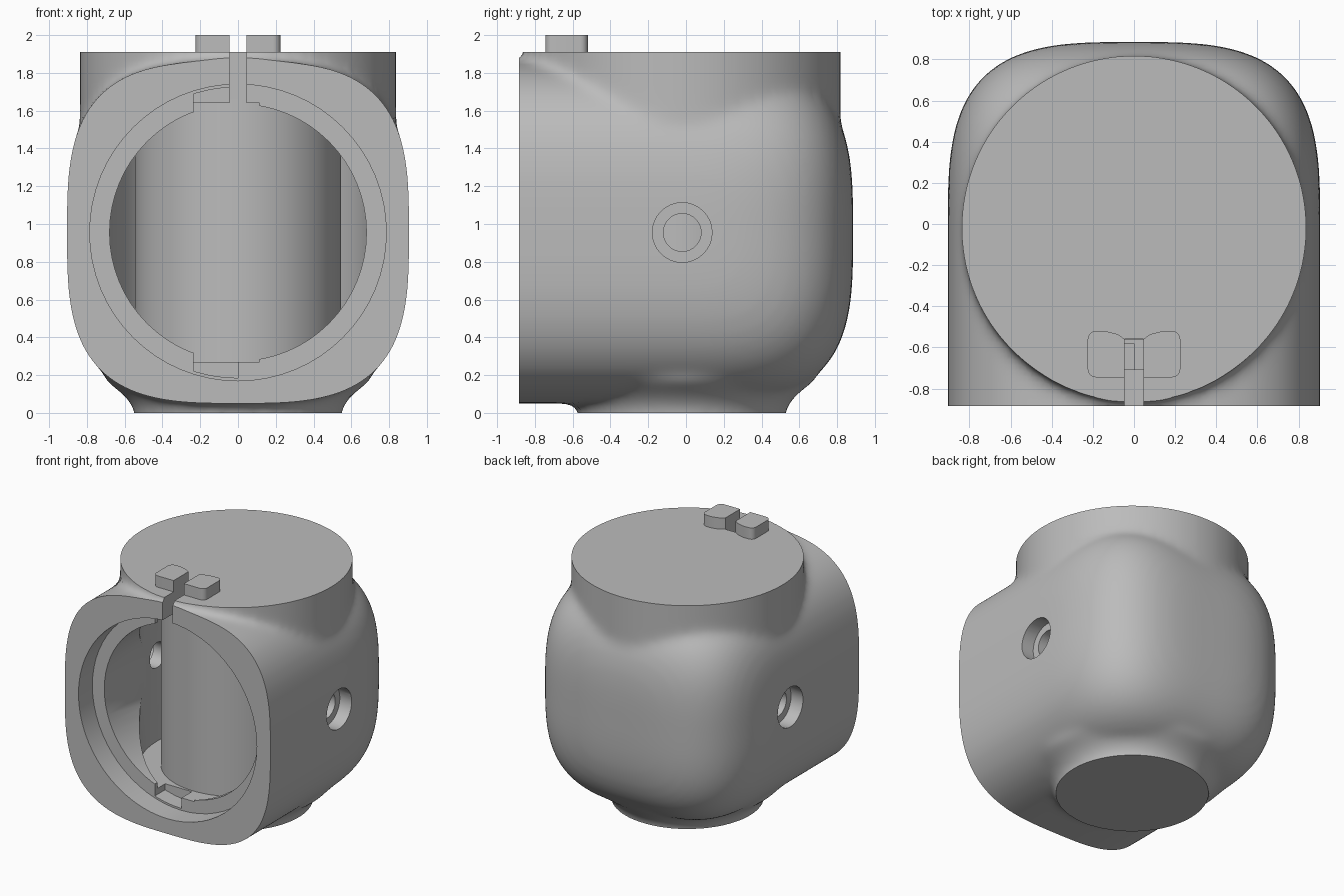
import bpy, bmesh, math
from mathutils import Matrix, Vector

AXIS_Y = -0.02   # vertical axis of the cap, core and foot
MID_Z = 0.955    # height of the opening and side holes
HALF = 0.905     # half width of the shell

if "Cube" in bpy.data.objects:
    bpy.data.objects.remove(bpy.data.objects["Cube"])

grey = bpy.data.materials.new("plain_grey")
grey.use_nodes = True
grey.diffuse_color = (0.5, 0.5, 0.5, 1)
grey.node_tree.nodes["Principled BSDF"].inputs["Base Color"].default_value = (0.5, 0.5, 0.5, 1)


def to_object(name, bm):
    bmesh.ops.recalc_face_normals(bm, faces=bm.faces)
    mesh = bpy.data.meshes.new(name)
    bm.to_mesh(mesh)
    bm.free()
    mesh.materials.append(grey)
    obj = bpy.data.objects.new(name, mesh)
    bpy.context.collection.objects.link(obj)
    return obj


def loft(name, rings):
    """Skin closed rings of equal length and cap both ends."""
    bm = bmesh.new()
    loops = [[bm.verts.new(p) for p in ring] for ring in rings]
    n = len(loops[0])
    for a, b in zip(loops, loops[1:]):
        for i in range(n):
            bm.faces.new((a[i], a[(i + 1) % n], b[(i + 1) % n], b[i]))
    bm.faces.new(loops[0])
    bm.faces.new(loops[-1])
    return to_object(name, bm)


def rod(name, radius, start, end, sides=64):
    """Cylinder between two points."""
    a, b = Vector(start), Vector(end)
    turn = (b - a).to_track_quat('Z', 'Y').to_matrix().to_4x4()
    bm = bmesh.new()
    bmesh.ops.create_cone(bm, cap_ends=True, segments=sides, radius1=radius, radius2=radius,
                          depth=(b - a).length, matrix=Matrix.Translation((a + b) / 2) @ turn)
    return to_object(name, bm)


def box(name, low, high):
    a, b = Vector(low), Vector(high)
    bm = bmesh.new()
    bmesh.ops.create_cube(bm, size=1, matrix=Matrix.Translation((a + b) / 2) @ Matrix.Diagonal((*(b - a), 1)))
    return to_object(name, bm)


def apply_modifier(obj, kind, **settings):
    mod = obj.modifiers.new(kind.lower(), kind)
    for key, value in settings.items():
        setattr(mod, key, value)
    bpy.ops.object.select_all(action='DESELECT')
    bpy.context.view_layer.objects.active = obj
    obj.select_set(True)
    bpy.ops.object.modifier_apply(modifier=mod.name)


def combine(obj, other, operation):
    apply_modifier(obj, 'BOOLEAN', object=other, operation=operation, solver='EXACT')
    bpy.data.objects.remove(other)


def squircle(y, scale, n=96, power=3.2):
    ring = []
    for i in range(n):
        a = math.tau * i / n
        c, s = math.cos(a), math.sin(a)
        r = HALF * scale / (abs(c) ** power + abs(s) ** power) ** (1 / power)
        ring.append((r * c, y, MID_Z + r * s))
    return ring


def circle(r, z, n=96):
    return [(r * math.cos(math.tau * i / n), AXIS_Y + r * math.sin(math.tau * i / n), z) for i in range(n)]


# Shell: straight squircle tube closing into a rounded back
rings = [squircle(-1.1, 1), squircle(AXIS_Y, 1)]
for i in range(1, 25):
    t = math.sin(math.pi / 2 * i / 24.5)
    rings.append(squircle(AXIS_Y + t * 0.905, (1 - t ** 3.3) ** (1 / 3.3)))
shell = loft("shell", rings)

# Round cap on top and flared foot underneath
combine(shell, loft("cap", [circle(0.838, z) for z in (1.0, 2.1)]), 'UNION')
foot_profile = [(0.545, -0.2), (0.545, 0), (0.565, 0.05), (0.61, 0.1), (0.7, 0.17), (0.7, 0.4)]
combine(shell, loft("foot", [circle(r, z) for r, z in foot_profile]), 'UNION')

# Blend the joints, then trim the flat front, top and bottom
apply_modifier(shell, 'REMESH', mode='VOXEL', voxel_size=0.028)
apply_modifier(shell, 'SMOOTH', factor=0.5, iterations=14)
combine(shell, box("trim", (-2, -0.885, 0), (2, 2, 1.91)), 'INTERSECT')

# Stepped front opening and the round chamber behind it
front, inner = (0, -1.2, MID_Z), (0, -0.71, MID_Z)
combine(shell, rod("recess", 0.785, front, inner), 'DIFFERENCE')
combine(shell, rod("chamber", 0.7, (0, AXIS_Y, 0.27), (0, AXIS_Y, 1.64)), 'DIFFERENCE')
combine(shell, rod("bore", 0.68, front, (0, AXIS_Y, MID_Z)), 'DIFFERENCE')

# Notches at the top and bottom of the inner rim
notch = rod("notch", 0.77, front, (0, -0.58, MID_Z))
combine(notch, box("notch_limit", (-0.235, -2, 0), (0, 2, 2)), 'INTERSECT')
combine(shell, notch, 'DIFFERENCE')

# Slot through the top of the front wall
combine(shell, box("slot", (-0.045, -1, 1.5), (0.045, -0.56, 2.1)), 'DIFFERENCE')

# Counterbored side holes
for side in (-1, 1):
    for radius, depth in ((0.158, 0.8), (0.1, 0.6)):
        hole = rod("hole", radius, (side * 1.1, AXIS_Y, MID_Z), (side * depth, AXIS_Y, MID_Z), 32)
        combine(shell, hole, 'DIFFERENCE')

# Solid core standing in the chamber
core = rod("core", 0.545, (0, AXIS_Y, 0.25), (0, AXIS_Y, 1.66), 96)

# Pair of rounded tabs beside the slot
tabs = []
for side, name in ((-1, "right_tab"), (1, "left_tab")):
    outline = [(0.045, -0.745), (0.045, -0.56), (0.08, -0.535), (0.14, -0.52)]
    for cy, first in ((-0.56, 90), (-0.705, 0)):
        for step in range(6):
            a = math.radians(first - step * 18)
            outline.append((0.185 + 0.04 * math.cos(a), cy + 0.04 * math.sin(a)))
    tabs.append(loft(name, [[(side * x, y, z) for x, y in outline] for z in (1.9, 2.0)]))

# Smooth shading with crisp edges
bpy.ops.object.select_all(action='DESELECT')
for obj in [shell, core] + tabs:
    obj.select_set(True)
bpy.context.view_layer.objects.active = shell
bpy.ops.object.shade_smooth_by_angle(angle=math.radians(30))
